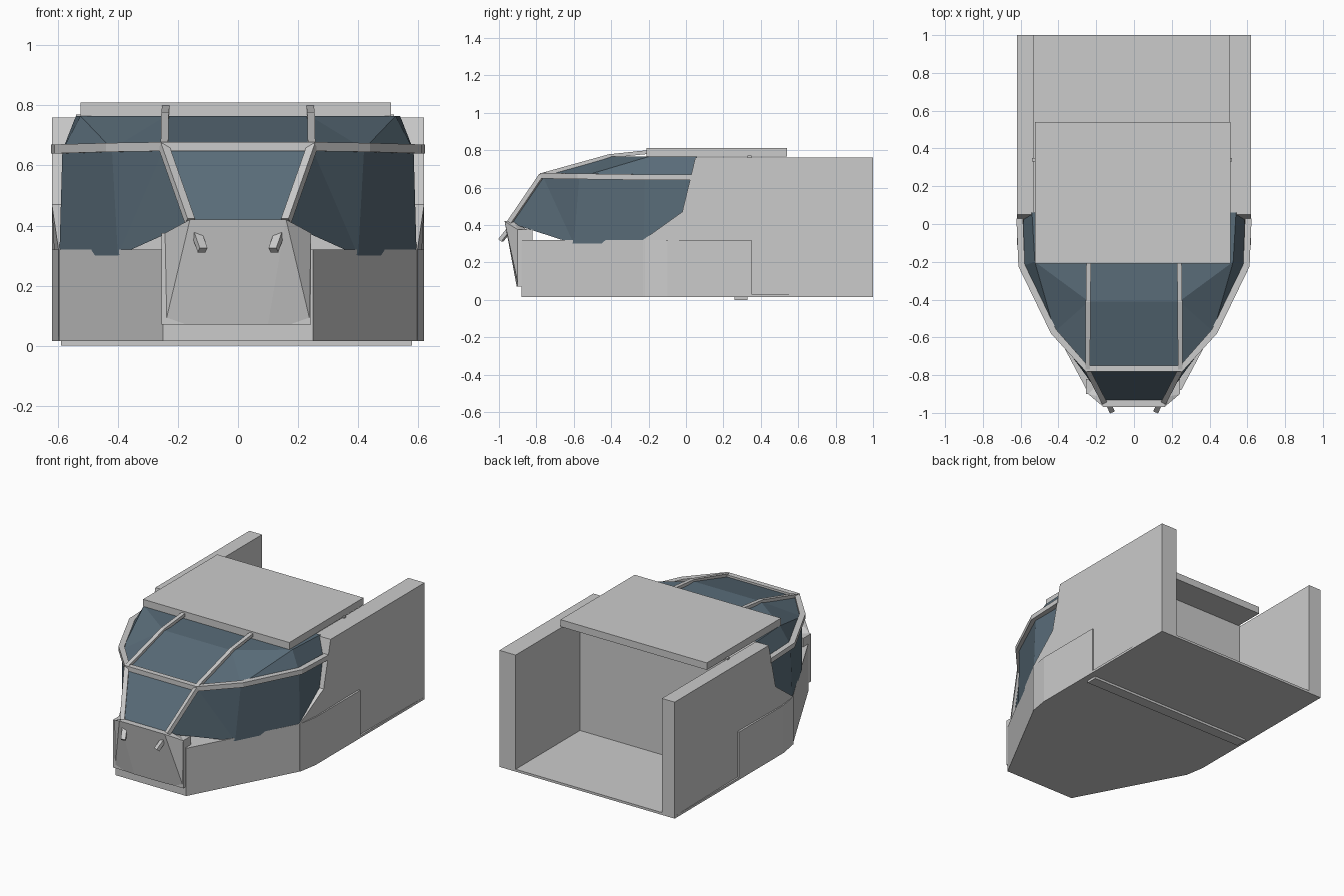
import bpy, bmesh
from mathutils import Vector

if "Cube" in bpy.data.objects:
    bpy.data.objects.remove(bpy.data.objects["Cube"])

glass = bpy.data.materials.new("tinted_glass")
glass.diffuse_color = (0.10, 0.15, 0.19, 1)
glass.use_nodes = True
glass.node_tree.nodes["Principled BSDF"].inputs["Base Color"].default_value = glass.diffuse_color


def make(name, verts, faces, mat=None):
    me = bpy.data.meshes.new(name)
    me.from_pydata([tuple(v) for v in verts], [], faces)
    bm = bmesh.new()
    bm.from_mesh(me)
    bmesh.ops.recalc_face_normals(bm, faces=bm.faces)
    bm.to_mesh(me)
    bm.free()
    ob = bpy.data.objects.new(name, me)
    bpy.context.collection.objects.link(ob)
    if mat:
        me.materials.append(mat)
    return ob


def prism(name, a, b):
    """Solid between two matching outlines."""
    n = len(a)
    faces = [tuple(range(n)), tuple(range(n, 2 * n))]
    faces += [(i, (i + 1) % n, n + (i + 1) % n, n + i) for i in range(n)]
    return make(name, list(a) + list(b), faces)


def box(name, x0, x1, y0, y1, z0, z1):
    o = [(x0, y0), (x1, y0), (x1, y1), (x0, y1)]
    return prism(name, [(*p, z0) for p in o], [(*p, z1) for p in o])


def bar(name, pts, w, h):
    """Rectangular strip swept along a path, kept upright with mitred joints."""
    pts = [Vector(p) for p in pts]
    verts, faces, n = [], [], len(pts)
    for i, p in enumerate(pts):
        d = (pts[min(i + 1, n - 1)] - pts[max(i - 1, 0)]).normalized()
        s = d.cross(Vector((0, 0, 1))).normalized()
        u = s.cross(d).normalized()
        verts += [p + s * a * w / 2 + u * b * h / 2
                  for a, b in ((-1, -1), (1, -1), (1, 1), (-1, 1))]
    for i in range(n - 1):
        for k in range(4):
            j = (k + 1) % 4
            faces.append((4 * i + k, 4 * i + j, 4 * i + 4 + j, 4 * i + 4 + k))
    faces += [(0, 1, 2, 3), tuple(range(4 * n - 4, 4 * n))]
    return make(name, verts, faces)


def mirror_x(p):
    return (-p[0], p[1], p[2])


# Lower hull of the cabin and the thin cargo floor
half = [(0.25, -0.88), (0.60, -0.22), (0.62, -0.10), (0.62, 0.35)]
plan = half + [(-x, y) for x, y in reversed(half)]
prism("lower_hull", [(x, y, 0.015) for x, y in plan], [(x, y, 0.32) for x, y in plan])
box("cargo_floor", -0.62, 0.62, 0.34, 1.0, 0.015, 0.03)
box("underside_strip", -0.59, 0.58, 0.26, 0.33, 0.0, 0.016)

# Side walls with the stepped front edge
side = [(1, 0.015), (1, 0.76), (0.05, 0.76), (-0.02, 0.47), (-0.23, 0.32), (-0.23, 0.015)]
for name, inner, outer in (("left_wall", -0.53, -0.62), ("right_wall", 0.505, 0.62)):
    s = 1 if outer > 0 else -1
    prism(name, [(inner, y, z) for y, z in side],
          [(outer if y > -0.2 else 0.598 * s, y, z) for y, z in side])

# Bulkhead and roof slab
box("bulkhead", -0.54, 0.52, 0.33, 0.35, 0.02, 0.77)
box("roof", -0.525, 0.51, -0.21, 0.54, 0.765, 0.81)

# Faceted canopy glass: sill, belt and crown outlines of one half, mirrored
sill = [(0.155, -0.94, 0.41), (0.40, -0.60, 0.30), (0.595, -0.225, 0.30), (0.595, 0.06, 0.30)]
belt = [(0.245, -0.765, 0.66), (0.42, -0.57, 0.655), (0.585, -0.22, 0.65), (0.585, 0.05, 0.65)]
crown = [(0.24, -0.41, 0.765), (0.525, -0.20, 0.765), (0.54, 0.06, 0.765)]
pts = sill + belt + crown
n = len(pts)
half_faces = [(4, 0, 1), (4, 1, 5), (5, 1, 2, 6), (6, 2, 3, 7),
              (4, 5, 8), (5, 9, 8), (5, 6, 9), (6, 7, 10, 9)]
faces = half_faces + [tuple(i + n for i in f) for f in half_faces]
faces += [(0, 4, 4 + n, n), (4, 8, 8 + n, 4 + n), (8, 9, 10, 10 + n, 9 + n, 8 + n)]
make("canopy_glass", pts + [mirror_x(p) for p in pts], faces, glass)

# Canopy frame: belt rail, front pillars and roof ribs
rail = [(0.25, -0.765, 0.663), (0.425, -0.57, 0.66), (0.595, -0.22, 0.655), (0.605, 0.03, 0.655)]
bar("belt_rail", [mirror_x(p) for p in reversed(rail)] + rail, 0.035, 0.03)
for s, tag in ((-1, "left"), (1, "right")):
    bar(tag + "_front_pillar", [(s * 0.16, -0.94, 0.415), (s * 0.248, -0.77, 0.665)], 0.028, 0.025)
    bar(tag + "_roof_rib", [(s * 0.245, -0.77, 0.668), (s * 0.243, -0.41, 0.768),
                            (s * 0.24, -0.2, 0.79)], 0.025, 0.02)

# Nose panel with its flared wedge
box("nose_panel", -0.255, 0.243, -0.90, -0.82, 0.07, 0.375)
wedge = [(0.16, -0.97, 0.42), (0.16, -0.92, 0.42), (0.19, -0.85, 0.375),
         (0.243, -0.90, 0.375), (0.243, -0.895, 0.07), (0.10, -0.905, 0.07)]
bm = bmesh.new()
for p in wedge:
    bm.verts.new(p)
    bm.verts.new(mirror_x(p))
bmesh.ops.convex_hull(bm, input=bm.verts)
me = bpy.data.meshes.new("nose_wedge")
bm.to_mesh(me)
bm.free()
bpy.context.collection.objects.link(bpy.data.objects.new("nose_wedge", me))

# Two small tow hooks on the nose
for s, tag in ((-1, "left"), (1, "right")):
    bar(tag + "_hook", [(s * 0.138, -0.945, 0.375), (s * 0.118, -0.99, 0.318)], 0.028, 0.022)
